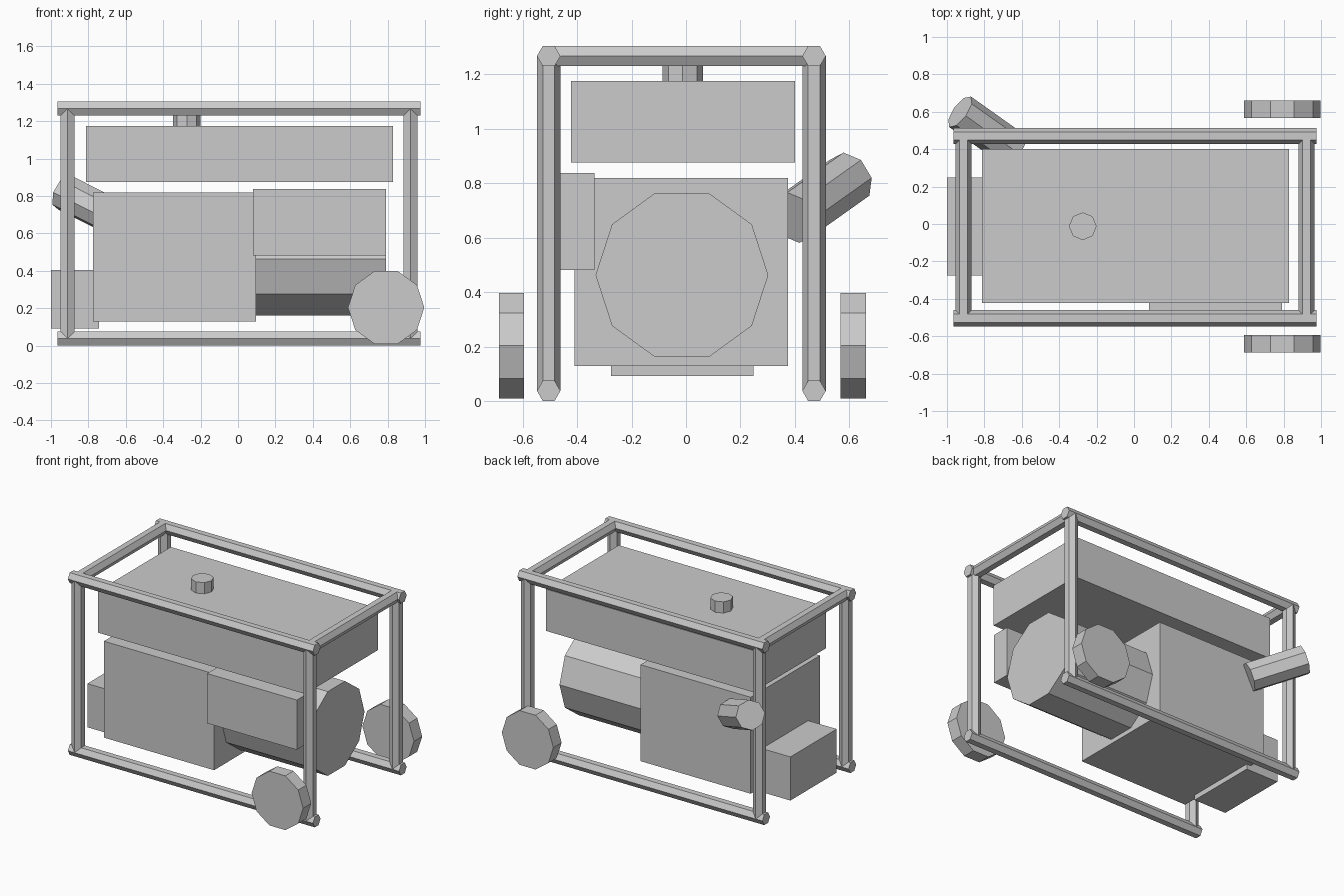
import bpy
import bmesh
from math import cos, sin, tau
from mathutils import Vector

if "Cube" in bpy.data.objects:
    bpy.data.objects.remove(bpy.data.objects["Cube"])

X, Y, Z = Vector((1, 0, 0)), Vector((0, 1, 0)), Vector((0, 0, 1))

grey = bpy.data.materials.new("light_grey")
grey.use_nodes = True
grey.diffuse_color = (0.6, 0.6, 0.6, 1)
grey.node_tree.nodes["Principled BSDF"].inputs["Base Color"].default_value = grey.diffuse_color


def finish(name, bm):
    """Turn a bmesh into a flat-shaded object."""
    bmesh.ops.recalc_face_normals(bm, faces=bm.faces)
    mesh = bpy.data.meshes.new(name)
    bm.to_mesh(mesh)
    bm.free()
    mesh.materials.append(grey)
    obj = bpy.data.objects.new(name, mesh)
    bpy.context.collection.objects.link(obj)
    return obj


def box(name, low, high):
    """Box between two opposite corners."""
    low, high = Vector(low), Vector(high)
    bm = bmesh.new()
    bmesh.ops.create_cube(bm, size=1)
    bmesh.ops.scale(bm, vec=high - low, verts=bm.verts)
    bmesh.ops.translate(bm, vec=(low + high) / 2, verts=bm.verts)
    return finish(name, bm)


def prism(name, sides, radius, start, end, corner):
    """Regular prism from start to end, with one edge towards corner."""
    start, end = Vector(start), Vector(end)
    side = (end - start).normalized().cross(corner)
    bm = bmesh.new()
    rings = []
    for centre in (start, end):
        rings.append([bm.verts.new(centre + radius * (cos(tau * i / sides) * corner
                                                      + sin(tau * i / sides) * side))
                      for i in range(sides)])
    for ring in rings:
        bm.faces.new(ring)
    for i in range(sides):
        j = (i + 1) % sides
        bm.faces.new((rings[0][i], rings[0][j], rings[1][j], rings[1][i]))
    return finish(name, bm)


# Tubular frame
tube = 0.043
low_z, high_z = 0.038, 1.267
end_x = {"left": 0.923, "right": -0.911}
rail_y = {"front": -0.504, "back": 0.47}
for depth, y in rail_y.items():
    for level, z in (("lower", low_z), ("upper", high_z)):
        prism(f"{level}_{depth}_rail", 6, tube, (-0.964, y, z), (0.976, y, z), Y)
    for side, x in end_x.items():
        prism(f"{depth}_{side}_post", 6, tube, (x, y, low_z), (x, y, high_z), Y)
for side, x in end_x.items():
    prism(f"upper_{side}_crossbar", 6, tube,
          (x, rail_y["front"], high_z), (x, rail_y["back"], high_z), X)

# Fuel tank and cap
box("fuel_tank", (-0.812, -0.422, 0.876), (0.828, 0.4, 1.175))
prism("fuel_cap", 8, 0.074, (-0.274, -0.012, 1.16), (-0.274, -0.012, 1.255), X)

# Engine, side housing and control panel
box("engine_block", (-0.775, -0.409, 0.13), (0.097, 0.375, 0.82))
box("side_housing", (-1.0, -0.275, 0.093), (-0.742, 0.248, 0.405))
box("control_panel", (0.08, -0.463, 0.482), (0.79, -0.335, 0.838))

# Alternator drum
prism("alternator", 10, 0.317, (0.05, -0.015, 0.463), (0.79, -0.015, 0.463), Y)

# Exhaust pipe, angled up and out from the back of the engine
tip = Vector((-0.93, 0.6, 0.82))
aim = Vector((-1.41, 1, 0.71)).normalized()
prism("exhaust_pipe", 8, 0.1, tip - 0.385 * aim, tip, aim.cross(Z).normalized())

# Wheels
for name, inner, outer in (("front_wheel", -0.594, -0.686), ("back_wheel", 0.567, 0.66)):
    prism(name, 10, 0.204, (0.792, inner, 0.204), (0.792, outer, 0.204), X)
